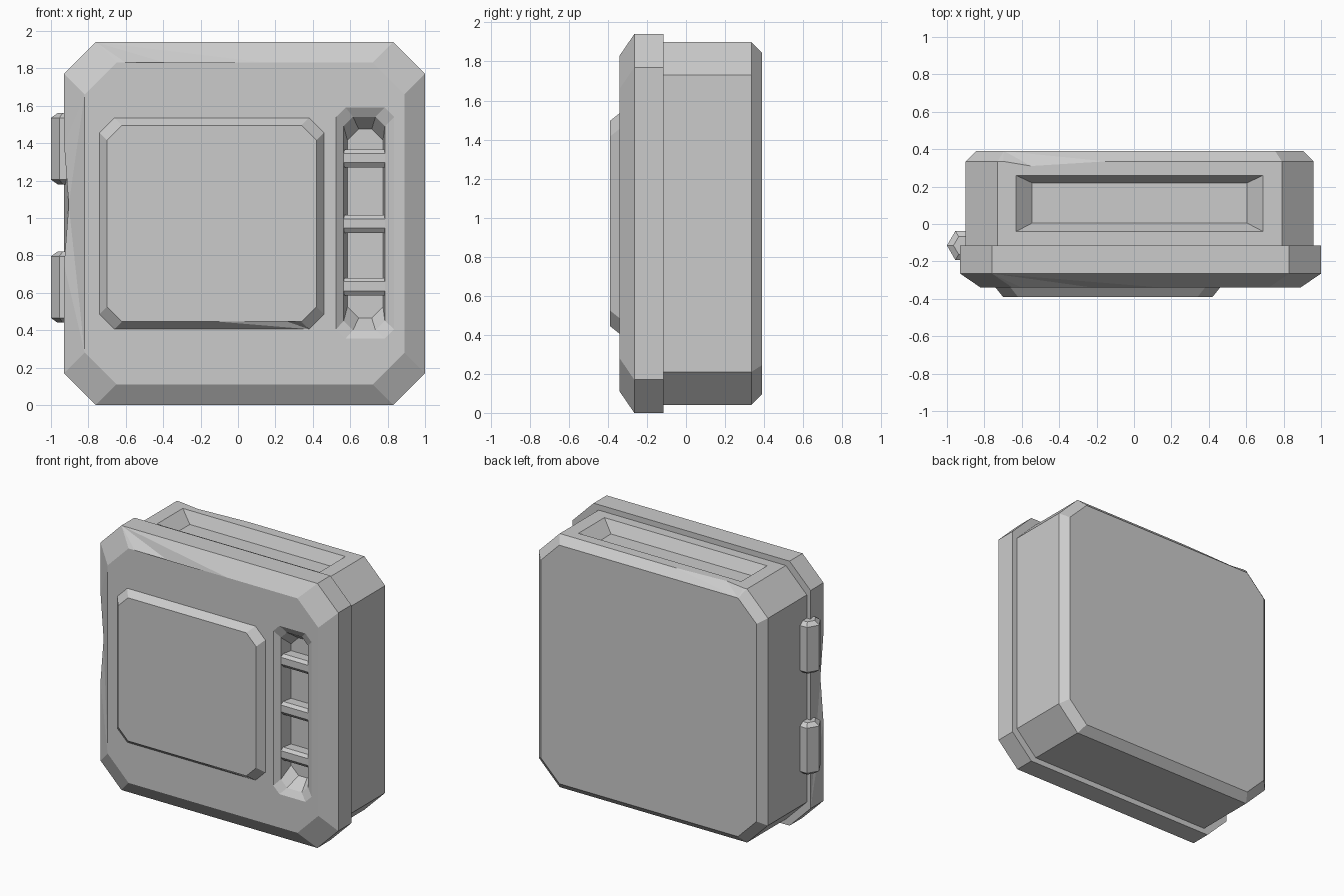
import bpy, bmesh, math
from mathutils import Vector
from mathutils.geometry import intersect_point_line

cube = bpy.data.objects.get("Cube")
if cube:
    bpy.data.objects.remove(cube)

grey = bpy.data.materials.new("plain_grey")
grey.use_nodes = True
grey.diffuse_color = (0.6, 0.6, 0.6, 1)
grey.node_tree.nodes["Principled BSDF"].inputs["Base Color"].default_value = (0.6, 0.6, 0.6, 1)


def ring(u0, u1, v0, v1, c):
    """Rectangle outline with cut corners."""
    if c == 0:
        return [(u0, v0), (u1, v0), (u1, v1), (u0, v1)]
    return [(u0 + c, v0), (u1 - c, v0), (u1, v0 + c), (u1, v1 - c),
            (u1 - c, v1), (u0 + c, v1), (u0, v1 - c), (u0, v0 + c)]


def edge_at(bm, p):
    """Edge lying closest to a point."""
    def dist(e):
        a, b = (v.co for v in e.verts)
        q, t = intersect_point_line(p, a, b)
        q = a.lerp(b, min(max(t, 0), 1))
        return (q - p).length
    return min(bm.edges, key=dist)


def chip(bm, start, middle, end, push):
    """Dent an edge: keep the two ends and push the middle point."""
    dented = None
    for p in (start, end, middle):
        p = Vector(p)
        e = edge_at(bm, p)
        a, b = e.verts
        fac = (p - a.co).length / (b.co - a.co).length
        dented = bmesh.utils.edge_split(e, a, fac)[1]
    dented.co += Vector(push)
    bmesh.ops.triangulate(bm, faces=list(dented.link_faces))


def loft(name, levels, axis="y", chips=()):
    """Stack of outlines (u0, u1, v0, v1, corner, depth) joined into a solid."""
    bm = bmesh.new()
    loops = []
    for *box, w in levels:
        pts = ring(*box)
        loops.append([bm.verts.new((u, w, v) if axis == "y" else (u, v, w)) for u, v in pts])
    n = len(loops[0])
    for lo, hi in zip(loops, loops[1:]):
        for i in range(n):
            j = (i + 1) % n
            bm.faces.new((lo[i], lo[j], hi[j], hi[i]))
    bm.faces.new(loops[0])
    bm.faces.new(loops[-1])
    for c in chips:
        chip(bm, *c)
    return finish(name, bm)


def finish(name, bm):
    bmesh.ops.recalc_face_normals(bm, faces=bm.faces[:])
    mesh = bpy.data.meshes.new(name)
    bm.to_mesh(mesh)
    bm.free()
    mesh.materials.append(grey)
    ob = bpy.data.objects.new(name, mesh)
    bpy.context.collection.objects.link(ob)
    return ob


def carve(ob, cutter):
    """Subtract the cutter, then drop it."""
    cutter.hide_render = True
    mod = ob.modifiers.new("carve", "BOOLEAN")
    mod.operation = "DIFFERENCE"
    mod.solver = "EXACT"
    mod.object = cutter
    bpy.context.view_layer.objects.active = ob
    bpy.ops.object.modifier_apply(modifier=mod.name)
    bpy.data.objects.remove(cutter)


# Rear body with a sunken tray in its top
body = loft("body", [
    (-0.90, 0.96, 0.04, 1.90, 0.17, -0.115),
    (-0.90, 0.96, 0.04, 1.90, 0.17, 0.335),
    (-0.845, 0.905, 0.095, 1.845, 0.15, 0.39)],
    chips=[((0.905, 0.39, 1.35), (0.905, 0.39, 1.1), (0.905, 0.39, 0.85), (-0.03, 0, 0)),
           ((-0.70, 0.335, 1.9), (-0.55, 0.335, 1.9), (-0.15, 0.335, 1.9), (0, -0.025, 0))])
carve(body, loft("tray_cutter", [
    (-0.545, 0.605, 0.005, 0.22, 0, 1.82),
    (-0.63, 0.69, -0.04, 0.26, 0, 1.90),
    (-0.63, 0.69, -0.04, 0.26, 0, 1.95)], axis="z"))

# Front lid with bevelled face and a vertical slot
lid = loft("lid", [
    (-0.93, 1.0, 0, 1.94, 0.17, -0.115),
    (-0.93, 1.0, 0, 1.94, 0.17, -0.265),
    (-0.82, 0.89, 0.11, 1.83, 0.17, -0.34)],
    chips=[((-0.6, -0.34, 1.83), (-0.22, -0.34, 1.83), (0.15, -0.34, 1.83), (0, 0, -0.05)),
           ((-0.93, -0.265, 1.4), (-0.93, -0.265, 1.07), (-0.93, -0.265, 0.75), (0.025, 0, 0))])
carve(lid, loft("slot_cutter", [
    (0.585, 0.775, 0.465, 1.475, 0.06, -0.22),
    (0.565, 0.785, 0.40, 1.54, 0.05, -0.31),
    (0.525, 0.835, 0.355, 1.59, 0.05, -0.34),
    (0.525, 0.835, 0.355, 1.59, 0.05, -0.38)]))

# Raised panel on the lid
loft("front_panel", [
    (-0.74, 0.46, 0.405, 1.535, 0.08, -0.33),
    (-0.74, 0.46, 0.405, 1.535, 0.08, -0.34),
    (-0.70, 0.42, 0.445, 1.495, 0.08, -0.39)],
    chips=[((-0.1, -0.39, 0.445), (0.18, -0.39, 0.445), (0.33, -0.39, 0.445), (0, 0, 0.03))])

# Rungs across the slot
for i, z in enumerate((0.635, 0.97, 1.32)):
    loft(f"slot_rung_{i + 1}", [
        (0.565, 0.785, z - 0.05, z + 0.045, 0, -0.21),
        (0.565, 0.785, z - 0.05, z + 0.045, 0, -0.29),
        (0.565, 0.785, z - 0.025, z + 0.025, 0, -0.31)])

# Six-sided hinge barrels with tapered ends
for name, z in (("lower_hinge", 0.63), ("upper_hinge", 1.37)):
    bm = bmesh.new()
    loops = []
    for r, h in ((0.055, -0.19), (0.09, -0.165), (0.09, 0.165), (0.055, 0.19)):
        loops.append([bm.verts.new((-0.91 + r * math.cos(k * math.pi / 3),
                                    -0.115 + r * math.sin(k * math.pi / 3), z + h))
                      for k in range(6)])
    for lo, hi in zip(loops, loops[1:]):
        for k in range(6):
            m = (k + 1) % 6
            bm.faces.new((lo[k], lo[m], hi[m], hi[k]))
    bm.faces.new(loops[0])
    bm.faces.new(loops[-1])
    finish(name, bm)
